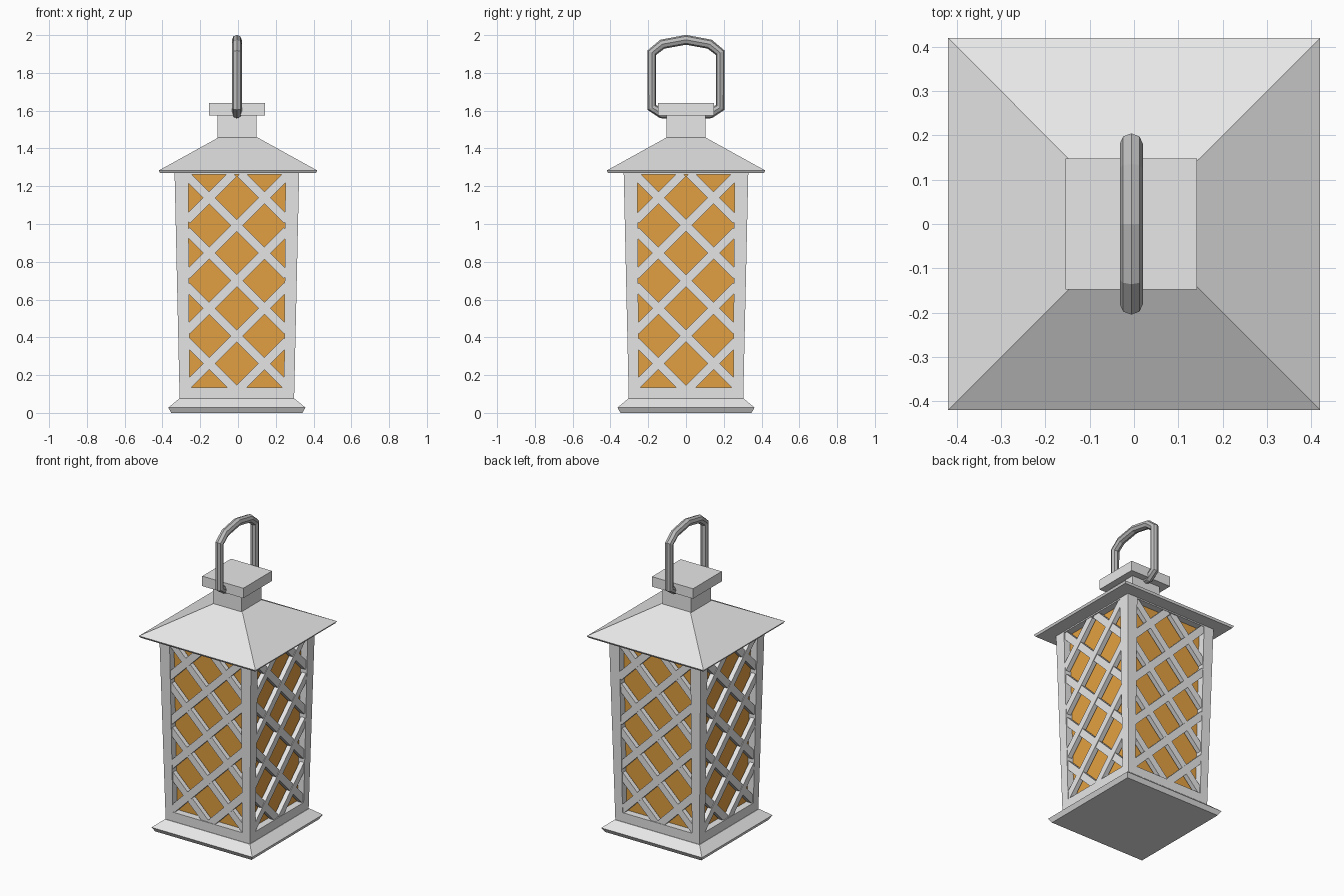
import bpy, bmesh
from mathutils import Matrix, Vector

if "Cube" in bpy.data.objects:
    bpy.data.objects.remove(bpy.data.objects["Cube"])

CX = -0.006                       # lantern axis
BODY_LOW, BODY_TOP = 0.07, 1.28   # body heights
WIN_LOW, WIN_TOP = 0.135, 1.262   # window heights


def material(name, rgb):
    m = bpy.data.materials.new(name)
    m.use_nodes = True
    m.diffuse_color = (*rgb, 1)
    m.node_tree.nodes["Principled BSDF"].inputs["Base Color"].default_value = (*rgb, 1)
    return m


WHITE = material("pale_metal", (0.8, 0.8, 0.8))
AMBER = material("amber_glass", (0.78, 0.36, 0.055))
GREY = material("handle_grey", (0.5, 0.5, 0.5))


def finish(name, bm, *mats):
    bmesh.ops.remove_doubles(bm, verts=bm.verts, dist=0.0001)
    bmesh.ops.recalc_face_normals(bm, faces=bm.faces)
    mesh = bpy.data.meshes.new(name)
    bm.to_mesh(mesh)
    bm.free()
    for m in mats:
        mesh.materials.append(m)
    ob = bpy.data.objects.new(name, mesh)
    bpy.context.collection.objects.link(ob)
    return ob


def square_stack(name, profile, cx=CX):
    """Square sections (half width, height) joined into a closed solid."""
    bm = bmesh.new()
    rings = [[bm.verts.new((cx + sx * h, sy * h, z))
              for sx, sy in ((-1, -1), (1, -1), (1, 1), (-1, 1))] for h, z in profile]
    for a, b in zip(rings, rings[1:]):
        for i in range(4):
            j = (i + 1) % 4
            bm.faces.new((a[i], a[j], b[j], b[i]))
    bm.faces.new(rings[0][::-1])
    bm.faces.new(rings[-1])
    return finish(name, bm, WHITE)


# Base, roof, neck and cap
square_stack("base_plinth", [(0.347, 0), (0.363, 0.028), (0.306, 0.075)])
square_stack("roof", [(0.412, 1.27), (0.42, 1.283), (0.105, 1.457)], 0)
square_stack("neck", [(0.103, 1.44), (0.103, 1.58)])
square_stack("cap", [(0.148, 1.575), (0.148, 1.64)])


def half(z):
    """Half width of the tapering body at a height."""
    return 0.303 + 0.027 * (z - BODY_LOW) / (BODY_TOP - BODY_LOW)


def on_wall(side, u, z, depth):
    """Point on one of the four walls, sunk inward by depth."""
    p = Matrix.Rotation(side * 1.5707963, 3, "Z") @ Vector((u, depth - half(z), z))
    return p + Vector((CX, 0, 0))


# Body with four recessed amber windows
bm = bmesh.new()
for side in range(4):
    def loop(z0, z1, w0, w1, d):
        return [bm.verts.new(on_wall(side, u, z, d))
                for u, z in ((-w0, z0), (w0, z0), (w1, z1), (-w1, z1))]
    loops = [loop(BODY_LOW, BODY_TOP, half(BODY_LOW), half(BODY_TOP), 0),
             loop(WIN_LOW, WIN_TOP, 0.25, 0.257, 0),
             loop(WIN_LOW, WIN_TOP, 0.25, 0.257, 0.045)]
    for a, b in zip(loops, loops[1:]):
        for i in range(4):
            j = (i + 1) % 4
            bm.faces.new((a[i], a[j], b[j], b[i]))
    bm.faces.new(loops[-1]).material_index = 1
finish("body_frame", bm, WHITE, AMBER)

# Diagonal lattice in each window, ends buried in the frame
EDGE, PITCH, SLAT = 0.265, 0.2925, 0.032
bm = bmesh.new()
for side in range(4):
    for slope in (1, -1):
        near = 0.003 if slope > 0 else 0.007
        for k in range(5):
            z0 = 0.115 + PITCH * k
            t0 = max(-EDGE, WIN_LOW - 0.01 - z0)
            t1 = min(EDGE, WIN_TOP + 0.005 - z0)
            if t1 - t0 < 0.03:
                continue
            ends = []
            for t in (t0, t1):
                ends.append([bm.verts.new(on_wall(side, slope * (t - o), z0 + t + o, d))
                             for o, d in ((-SLAT / 2, near), (SLAT / 2, near),
                                          (SLAT / 2, near + 0.03), (-SLAT / 2, near + 0.03))])
            a, b = ends
            for i in range(4):
                j = (i + 1) % 4
                bm.faces.new((a[i], a[j], b[j], b[i]))
            bm.faces.new(a[::-1])
            bm.faces.new(b)
finish("window_lattice", bm, WHITE)

# Carrying handle
half_path = [(0.09, 1.585), (0.13, 1.585), (0.181, 1.617), (0.181, 1.907), (0.125, 1.952)]
path = [(-y, z) for y, z in half_path] + [(0, 1.975)] + half_path[::-1]
curve = bpy.data.curves.new("handle", "CURVE")
curve.dimensions = "3D"
curve.bevel_depth = 0.026
curve.bevel_resolution = 2
curve.use_fill_caps = True
spline = curve.splines.new("POLY")
spline.points.add(len(path) - 1)
for point, (y, z) in zip(spline.points, path):
    point.co = (CX, y, z, 1)
spline.use_smooth = False
curve.materials.append(GREY)
bpy.context.collection.objects.link(bpy.data.objects.new("handle", curve))
